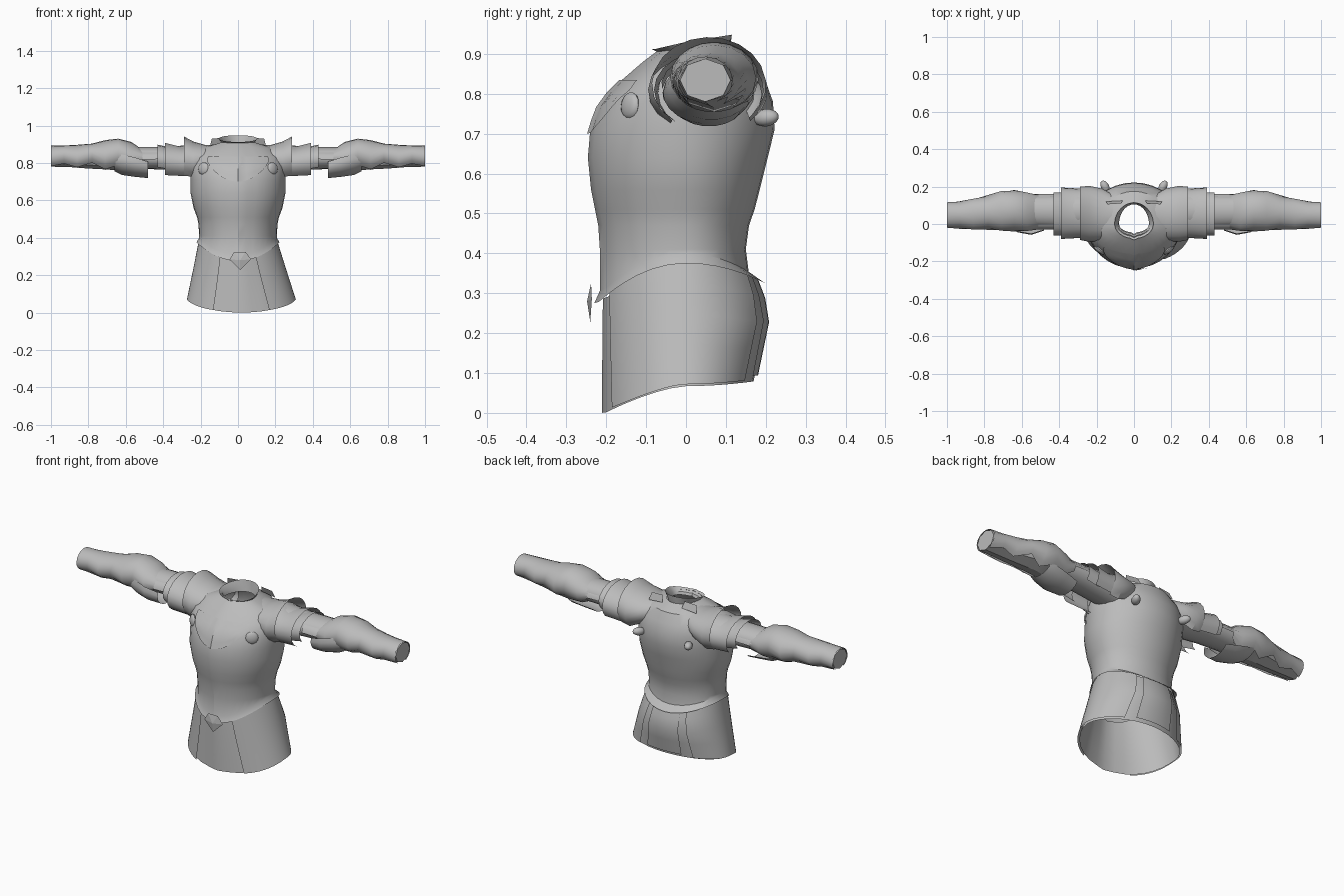
import bpy, bmesh, math
from mathutils import Vector

cube = bpy.data.objects.get("Cube")
if cube:
    bpy.data.objects.remove(cube, do_unlink=True)

steel = bpy.data.materials.new("grey steel")
steel.use_nodes = True
GREY = (0.5, 0.5, 0.5, 1)
steel.diffuse_color = GREY
steel.node_tree.nodes["Principled BSDF"].inputs["Base Color"].default_value = GREY


def finish(name, bm, angle=32):
    bmesh.ops.recalc_face_normals(bm, faces=bm.faces)
    mesh = bpy.data.meshes.new(name)
    bm.to_mesh(mesh)
    bm.free()
    mesh.materials.append(steel)
    ob = bpy.data.objects.new(name, mesh)
    bpy.context.collection.objects.link(ob)
    bpy.ops.object.select_all(action='DESELECT')
    ob.select_set(True)
    bpy.context.view_layer.objects.active = ob
    bpy.ops.object.shade_smooth_by_angle(angle=math.radians(angle))


def skin(name, rings, closed=True, cap_end=False):
    """Join rows of points into one sheet or tube."""
    bm = bmesh.new()
    rows = [[bm.verts.new(p) for p in ring] for ring in rings]
    n = len(rows[0])
    for a, b in zip(rows, rows[1:]):
        for i in range(n if closed else n - 1):
            j = (i + 1) % n
            bm.faces.new((a[i], a[j], b[j], b[i]))
    if cap_end:
        bm.faces.new(rows[-1])
    finish(name, bm)


def section(profile, z):
    """Half width, front and back depth of a body profile at a height."""
    for lo, hi in zip(profile, profile[1:]):
        if z <= hi[0]:
            break
    t = max(0, min(1, (z - lo[0]) / (hi[0] - lo[0])))
    return [p + (q - p) * t for p, q in zip(lo[1:], hi[1:])]


def body_point(a, z, dims, grow=0.0):
    """Point around the body, angle measured from the front."""
    w, front, back = dims
    c = math.cos(a)
    keel = 0.008 if abs(math.sin(a)) < 0.01 and c > 0 else 0
    depth = (front + grow + keel) if c > 0 else (back + grow)
    return ((w + grow) * math.sin(a), -c * depth, z)


def sweep(a0, a1, n):
    return [math.radians(a0 + (a1 - a0) * i / n) for i in range(n + 1)]


ROUND = sweep(0, 360, 32)[:-1]

# Cuirass: height, half width, front depth, back depth
BODY = [(.40, .208, .208, .150), (.46, .211, .212, .158), (.50, .219, .220, .172),
        (.55, .238, .230, .185), (.63, .254, .238, .205), (.70, .254, .232, .222),
        (.77, .258, .205, .218), (.82, .245, .158, .200), (.87, .185, .100, .175),
        (.90, .090, .060, .115)]


def hem(a):
    c = math.cos(a)
    return .375 - (.10 if c > 0 else .05) * c * c


rings = [[body_point(a, hem(a), (.222, .222, .198)) for a in ROUND],
         [body_point(a, .055 + hem(a) * .92, (.208, .207, .157)) for a in ROUND]]
rings += [[body_point(a, z + .01, d) for a in ROUND] for z, *d in BODY]
skin("cuirass", rings)

# Chest overlay with a curved lower edge
rings = []
for t in (0, .25, .5, .75, 1):
    ring = []
    for a in sweep(-40, 40, 16):
        z0 = .69 + .11 * (math.degrees(a) / 40) ** 2
        z = z0 + (.825 - z0) * t
        ring.append(body_point(a, z + .01, section(BODY, z), .007))
    rings.append(ring)
skin("chest_overlay", rings, closed=False)

# Collar, rising toward the back
rings = []
for z, w, front, back, tilt in ((.885, .080, .045, .105, 0), (.905, .084, .052, .110, .006),
                                (.930, .104, .078, .115, .018)):
    rings.append([body_point(a, z - tilt * math.cos(a), (w, front, back)) for a in ROUND])
skin("collar", rings)

# Skirt and tassets: profile from hem to waist
SKIRT = [(.0, .302, .205, .155), (.25, .236, .203, .207), (.40, .198, .200, .150)]


def skirt_hem(a):
    c = math.cos(a)
    return .072 - .067 * c ** 1.5 if c > 0 else .072 + .012 * c * c


def skirt_sheet(name, angles, closed, grow, flare=0.0, lift=0.0):
    rings = []
    for t in (0, .3, .55, .8, 1):
        ring = []
        for a in angles:
            z0 = skirt_hem(a) + lift
            z = z0 + (hem(a) + .012 - z0) * t
            turn = a + flare * (1 - t) * math.cos(a)
            x, y, z = body_point(turn, z, section(SKIRT, z), grow)
            ring.append((x + .018 * (1 - t), y, z))
        rings.append(ring)
    skin(name, rings, closed)


skirt_sheet("skirt", ROUND, True, -.002, lift=-.005)
skirt_sheet("left_tasset", sweep(24, 150, 20), False, .008, .10)
skirt_sheet("right_tasset", sweep(-24, -150, 20), False, .008, -.10)
skirt_sheet("back_tasset", sweep(158, 202, 6), False, .006, lift=.01)

# Belt buckle: a faceted diamond
bm = bmesh.new()
tip = bm.verts.new((.012, -.248, .28))
rim = [bm.verts.new(p) for p in ((.07, -.236, .285), (.04, -.238, .325), (-.02, -.238, .325),
                                 (-.045, -.236, .285), (.012, -.240, .228))]
for i in range(5):
    bm.faces.new((tip, rim[i], rim[(i + 1) % 5]))
bm.faces.new(rim)
finish("belt_buckle", bm, 10)


def arm_ring(s, row, angles):
    """Oval across the arm: angle 0 faces front, 90 faces up."""
    x, y0, y1, z0, z1 = row
    return [(s * x, (y0 + y1) / 2 - (y1 - y0) / 2 * math.cos(a),
             (z0 + z1) / 2 + (z1 - z0) / 2 * math.sin(a)) for a in angles]


def arm_part(name, s, rows, angles, closed=False, cap=False):
    skin(name, [arm_ring(s, r, angles) for r in rows], closed, cap)


def disc(name, centre, direction, radius, height):
    """Low domed rivet."""
    bm = bmesh.new()
    bmesh.ops.create_uvsphere(bm, u_segments=14, v_segments=8, radius=1)
    bmesh.ops.scale(bm, verts=bm.verts, vec=(radius, radius, height))
    turn = Vector((0, 0, 1)).rotation_difference(Vector(direction)).to_matrix()
    bmesh.ops.rotate(bm, verts=bm.verts, matrix=turn)
    bmesh.ops.translate(bm, verts=bm.verts, vec=centre)
    finish(name, bm, 40)


OVAL = sweep(0, 360, 16)[:-1]
for side, s in (("left", 1), ("right", -1)):
    # Sleeve and forearm
    arm_part(side + "_upper_sleeve", s, [(.20, -.03, .17, .74, .90), (.40, -.02, .155, .765, .885),
             (.60, -.01, .15, .77, .885)], OVAL, True)
    arm_part(side + "_forearm", s, [(.53, -.01, .15, .77, .875), (.60, -.025, .165, .755, .90),
             (.70, -.025, .165, .765, .905), (.80, -.02, .14, .77, .895),
             (.90, -.02, .12, .778, .888), (1.0, -.015, .112, .78, .888)], OVAL[::2], True, True)

    # Shoulder lames, each flaring outward over the next
    arm_part(side + "_shoulder_cap", s, [(.10, -.055, .15, .76, .90), (.17, -.09, .19, .74, .895),
             (.24, -.095, .205, .70, .915), (.29, -.085, .20, .705, .942)], sweep(-50, 225, 16))
    arm_part(side + "_shoulder_lame", s, [(.24, -.07, .19, .705, .90), (.30, -.075, .19, .71, .885),
             (.39, -.08, .195, .712, .908)], sweep(-50, 215, 16))
    arm_part(side + "_lower_lame", s, [(.35, -.06, .17, .73, .88), (.43, -.062, .17, .745, .898)],
             sweep(-35, 215, 12))
    arm_part(side + "_upper_arm_band", s, [(.42, -.03, .16, .765, .875), (.52, -.03, .16, .765, .872)],
             sweep(0, 180, 10))

    # Elbow guard with a hanging underside
    arm_part(side + "_elbow_guard", s, [(.48, -.035, .15, .718, .85), (.55, -.058, .165, .725, .88),
             (.62, -.045, .172, .735, .90), (.66, -.03, .165, .755, .89)], sweep(-150, 20, 10))

    # Vambrace plate with a ragged lower edge
    rows = [(.51, -.03, .16, .77, .870), (.57, -.038, .168, .75, .912), (.64, -.04, .182, .75, .930),
            (.71, -.036, .176, .755, .922), (.78, -.032, .155, .76, .903), (.86, -.03, .135, .765, .897),
            (.93, -.026, .122, .77, .893), (1.0, -.02, .116, .775, .892)]
    rings = []
    for i, row in enumerate(rows):
        ragged = (-25, -55, -35, -60)[i % 4]
        rings.append(arm_ring(s, row, sweep(ragged, 185 - ragged, 14)))
    skin(side + "_vambrace", rings, closed=False)

    # Rivets on chest and back
    disc(side + "_chest_rivet", (s * .185, -.14, .77), (s * .6, -.8, .1), .034, .014)
    disc(side + "_back_rivet", (s * .155, .20, .74), (s * .45, .85, .1), .022, .035)

    # Small upright plate beside the back of the neck
    skin(side + "_neck_plate", [[(s * .06, .125, .90), (s * .15, .12, .89)],
                                [(s * .07, .11, .935), (s * .14, .105, .93)]], closed=False)
